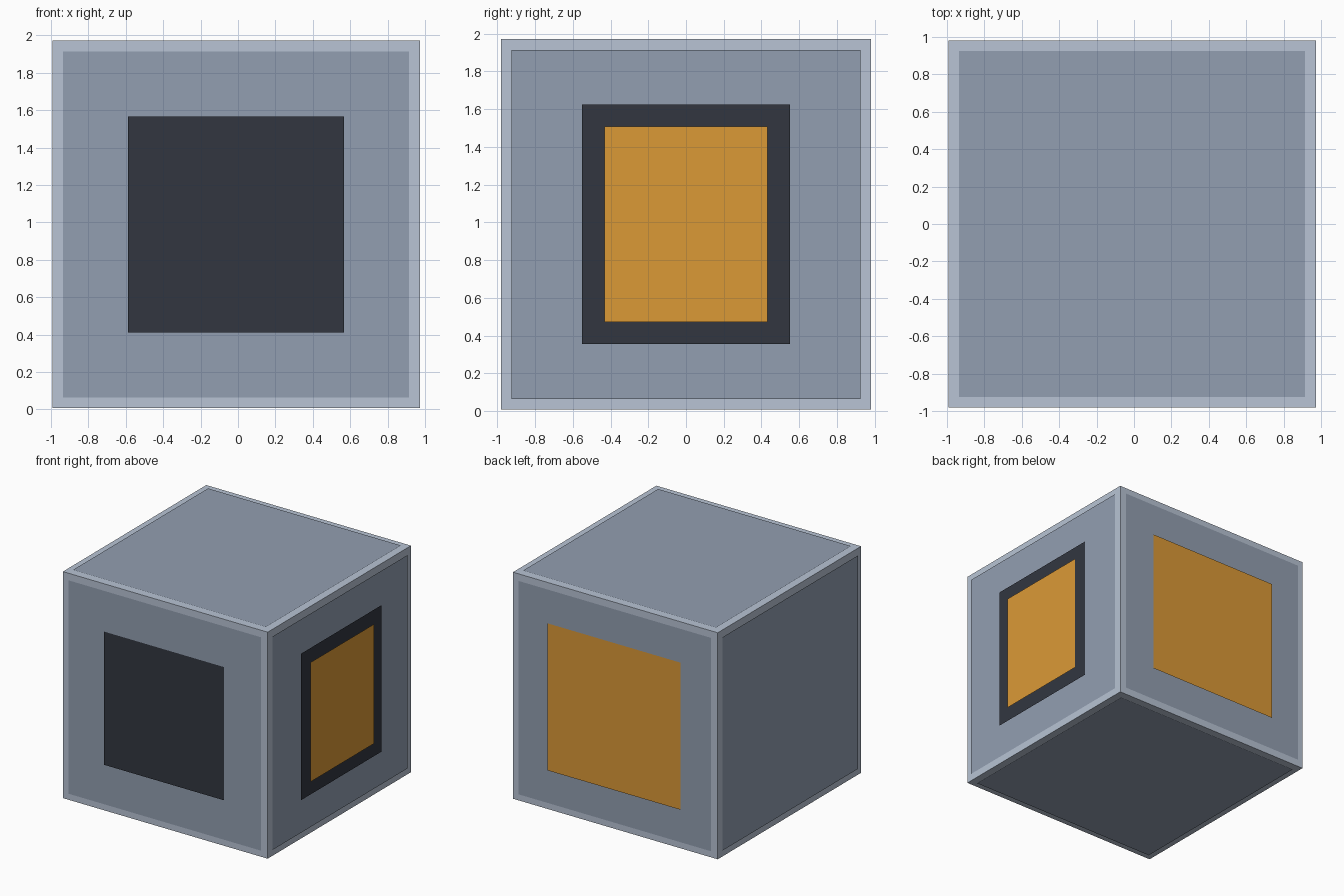
import bpy
from math import pi
from mathutils import Matrix, Vector

if "Cube" in bpy.data.objects:
    bpy.data.objects.remove(bpy.data.objects["Cube"])

SIDE = 1.964                          # edge length of the block
HALF = SIDE / 2
CENTRE = Vector((-0.01, 0.0, 0.99))


def material(name, rgb):
    m = bpy.data.materials.new(name)
    m.diffuse_color = (*rgb, 1.0)
    m.use_nodes = True
    m.node_tree.nodes["Principled BSDF"].inputs["Base Color"].default_value = m.diffuse_color
    return m


PALE = material("pale_grey", (0.48, 0.55, 0.66))
GREY = material("mid_grey", (0.29, 0.345, 0.44))
DARK = material("charcoal", (0.032, 0.037, 0.051))
ORANGE = material("orange", (0.71, 0.32, 0.037))

# Rotations that turn an upright, front-facing sheet towards each side
FACING = {
    "front": Matrix.Identity(4),
    "right": Matrix.Rotation(pi / 2, 4, "Z"),
    "back": Matrix.Rotation(pi, 4, "Z"),
    "left": Matrix.Rotation(-pi / 2, 4, "Z"),
    "top": Matrix.Rotation(-pi / 2, 4, "X"),
    "bottom": Matrix.Rotation(pi / 2, 4, "X"),
}


def sheet(name, side, width, height, gap, mat):
    """Thin flat sheet floating just off one side of the block."""
    bpy.ops.mesh.primitive_plane_add(size=1)
    ob = bpy.context.object
    ob.name = name
    ob.data.transform(Matrix.Diagonal((width, height, 1, 1)))
    upright = Matrix.Translation((0, -HALF - gap, 0)) @ Matrix.Rotation(pi / 2, 4, "X")
    ob.data.transform(Matrix.Translation(CENTRE) @ FACING[side] @ upright)
    ob.data.materials.append(mat)
    return ob


# Main block, its pale surface showing as a border around every panel
bpy.ops.mesh.primitive_cube_add(size=SIDE, location=CENTRE)
block = bpy.context.object
block.name = "block"
block.data.materials.append(PALE)

# One inset panel per side
for side in FACING:
    sheet(side + "_panel", side, 1.85, 1.85, 0.008, GREY)

# Front and back squares
sheet("front_dark_square", "front", 1.155, 1.155, 0.018, DARK)
sheet("back_orange_square", "back", 1.275, 1.275, 0.018, ORANGE)

# Framed window on the right side
sheet("right_window_frame", "right", 1.10, 1.27, 0.018, DARK)
sheet("right_window_pane", "right", 0.865, 1.035, 0.028, ORANGE)
